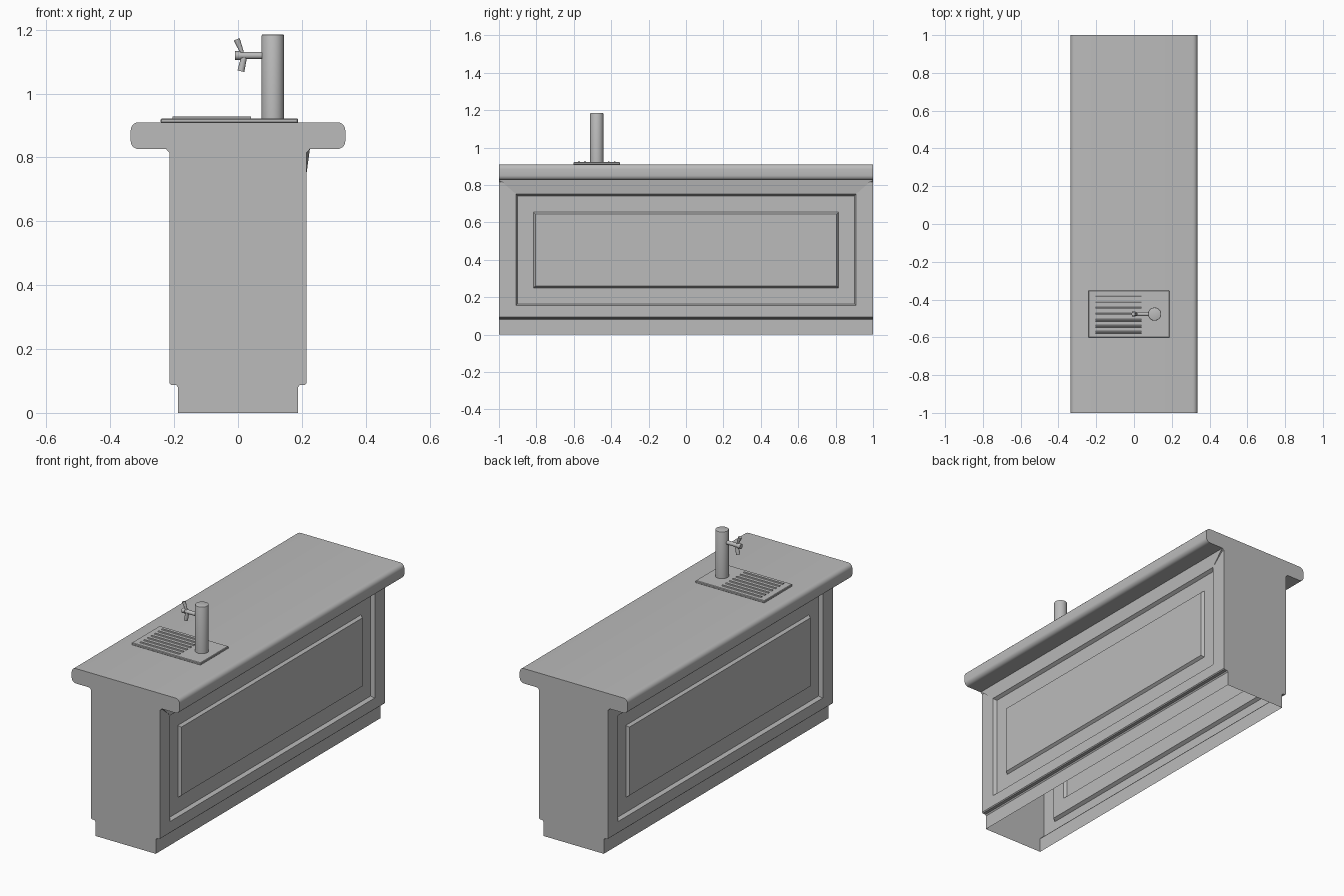
import bpy, bmesh, math
from mathutils import Vector

default = bpy.data.objects.get("Cube")
if default:
    bpy.data.objects.remove(default)

grey = bpy.data.materials.new("neutral_grey")
grey.use_nodes = True
grey.diffuse_color = (0.5, 0.5, 0.5, 1)
grey.node_tree.nodes["Principled BSDF"].inputs["Base Color"].default_value = (0.5, 0.5, 0.5, 1)


def finish(name, bm, normals=True):
    """Turn a bmesh into a shaded object."""
    if normals:
        bmesh.ops.recalc_face_normals(bm, faces=bm.faces)
    mesh = bpy.data.meshes.new(name)
    bm.to_mesh(mesh)
    bm.free()
    mesh.materials.append(grey)
    obj = bpy.data.objects.new(name, mesh)
    bpy.context.collection.objects.link(obj)
    bpy.ops.object.select_all(action='DESELECT')
    obj.select_set(True)
    bpy.context.view_layer.objects.active = obj
    bpy.ops.object.shade_smooth_by_angle(angle=math.radians(35))
    return obj


def box(name, x0, x1, y0, y1, z0, z1, bevel=0, segments=1, along_y=False):
    bm = bmesh.new()
    bmesh.ops.create_cube(bm, size=1)
    for v in bm.verts:
        v.co = Vector((x0 if v.co.x < 0 else x1, y0 if v.co.y < 0 else y1, z0 if v.co.z < 0 else z1))
    if bevel:
        edges = [e for e in bm.edges
                 if not along_y or abs(e.verts[0].co.y - e.verts[1].co.y) > 1e-4]
        bmesh.ops.bevel(bm, geom=edges, offset=bevel, segments=segments, profile=0.5, affect='EDGES')
    return finish(name, bm)


def rod(name, start, end, r0, r1, sides=16, bevel=0):
    start, end = Vector(start), Vector(end)
    axis = end - start
    bm = bmesh.new()
    bmesh.ops.create_cone(bm, cap_ends=True, segments=sides, radius1=r0, radius2=r1, depth=axis.length)
    if bevel:
        top = [e for e in bm.edges if all(v.co.z > 0 for v in e.verts)]
        bmesh.ops.bevel(bm, geom=top, offset=bevel, segments=2, profile=0.5, affect='EDGES')
    turn = Vector((0, 0, 1)).rotation_difference(axis)
    for v in bm.verts:
        v.co = turn @ v.co + (start + end) / 2
    return finish(name, bm)


# Cabinet: thin shell, open underneath, with a stepped plinth
plinth = [(0.188, 0), (0.188, 0.08), (0.193, 0.087), (0.21, 0.088), (0.215, 0.093)]
cornice = [(0.215, 0.815), (0.225, 0.826)]
# Panel rings: half width, bottom, top, distance out
rings = [(1, 0.093, 0.815, 0.215), (0.91, 0.155, 0.752, 0.215), (0.90, 0.165, 0.742, 0.196),
         (0.815, 0.25, 0.655, 0.196), (0.805, 0.26, 0.645, 0.211)]
bm = bmesh.new()
for side in (1, -1):
    for strip in (plinth, cornice):
        rows = [[bm.verts.new((side * x, y, z)) for y in (-1, 1)] for x, z in strip]
        for a, b in zip(rows, rows[1:]):
            bm.faces.new((a[0], a[1], b[1], b[0]))
    loops = [[bm.verts.new((side * x, y, z)) for y, z in ((-w, lo), (w, lo), (w, hi), (-w, hi))]
             for w, lo, hi, x in rings]
    for a, b in zip(loops, loops[1:]):
        for i in range(4):
            j = (i + 1) % 4
            bm.faces.new((a[i], a[j], b[j], b[i]))
    bm.faces.new(loops[-1])
outline = plinth + cornice
for y in (-1, 1):
    bm.faces.new([bm.verts.new((x, y, z)) for x, z in outline]
                 + [bm.verts.new((-x, y, z)) for x, z in reversed(outline)])
bmesh.ops.remove_doubles(bm, verts=bm.verts, dist=1e-5)
finish("cabinet_shell", bm)

# Sloping band below the counter on one side
bm = bmesh.new()
bottom = [bm.verts.new((0.215, y, 0.752)) for y in (-0.91, 0.91)]
outer = [bm.verts.new((0.225, y, 0.826)) for y in (-0.995, 0.995)]
inner = [bm.verts.new((0.214, y, 0.826)) for y in (-0.995, 0.995)]
bm.faces.new((bottom[0], bottom[1], outer[1], outer[0]))
bm.faces.new((bottom[0], bottom[1], inner[1], inner[0]))
bm.faces.new((outer[0], outer[1], inner[1], inner[0]))
for i in (0, 1):
    bm.faces.new((bottom[i], outer[i], inner[i]))
finish("sloping_band", bm)

# Countertop with rounded long edges
box("countertop", -0.336, 0.336, -1, 1, 0.826, 0.91, 0.025, 5, along_y=True)

# Drip tray and its grate
TAP_Y = -0.477
box("drip_tray", -0.242, 0.188, TAP_Y - 0.125, TAP_Y + 0.125, 0.908, 0.922, 0.003)
for i in range(7):
    y = TAP_Y + (i - 3) * 0.032
    rod(f"grate_bar_{i + 1}", (-0.205, y, 0.922), (0.04, y, 0.922), 0.006, 0.006, 8)

# Tap
rod("tap_column", (0.109, TAP_Y, 0.921), (0.109, TAP_Y, 1.185), 0.035, 0.035, 32, 0.004)
rod("tap_arm", (0.09, TAP_Y, 1.119), (0.005, TAP_Y, 1.119), 0.011, 0.011)
rod("tap_arm_end", (0.008, TAP_Y, 1.119), (-0.01, TAP_Y, 1.119), 0.0135, 0.0135)
rod("tap_handle", (0.016, TAP_Y, 1.12), (-0.004, TAP_Y, 1.17), 0.005, 0.01)
rod("tap_nozzle", (0.02, TAP_Y, 1.119), (0.009, TAP_Y, 1.07), 0.009, 0.011)
